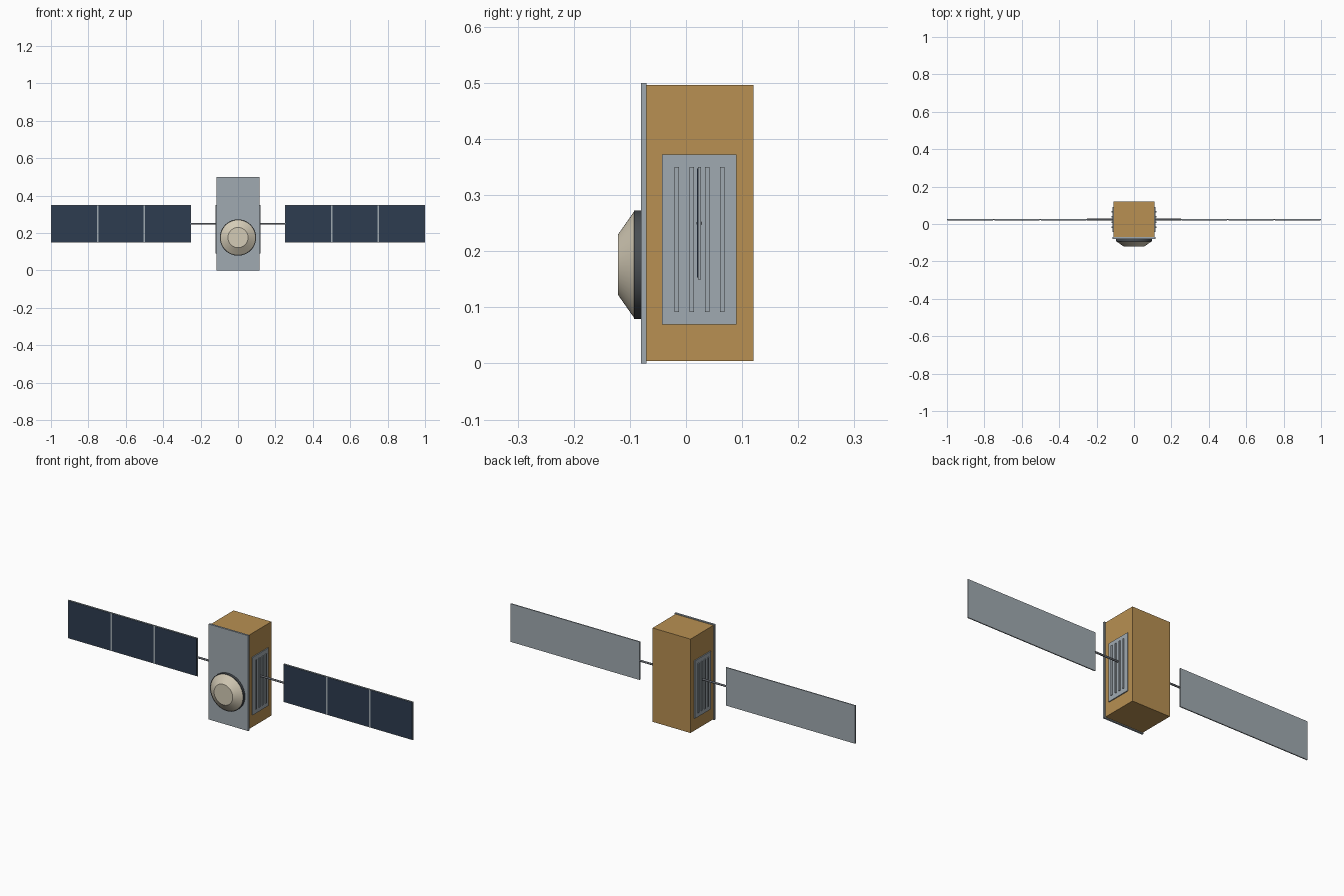
import bpy, bmesh, math
from mathutils import Matrix

if "Cube" in bpy.data.objects:
    bpy.data.objects.remove(bpy.data.objects["Cube"], do_unlink=True)


def material(name, rgb):
    # Convert display colour (0-255) to linear
    lin = [((c / 255 + 0.055) / 1.055) ** 2.4 for c in rgb] + [1.0]
    m = bpy.data.materials.new(name)
    m.use_nodes = True
    m.diffuse_color = lin
    m.node_tree.nodes["Principled BSDF"].inputs["Base Color"].default_value = lin
    return m


GOLD = material("gold foil", (184, 144, 82))
GREY = material("light grey metal", (160, 170, 177))
NAVY = material("navy solar cell", (45, 60, 80))
CREAM = material("cream antenna", (212, 203, 182))
DARK = material("dark grey metal", (72, 77, 82))
STEEL = material("steel boom", (100, 104, 110))


def finish(name, bm, mat):
    bmesh.ops.recalc_face_normals(bm, faces=bm.faces)
    mesh = bpy.data.meshes.new(name)
    bm.to_mesh(mesh)
    bm.free()
    mesh.materials.append(mat)
    obj = bpy.data.objects.new(name, mesh)
    bpy.context.collection.objects.link(obj)
    return obj


def box(name, x, y, z, mat):
    """Box from (min, max) pairs on each axis."""
    bm = bmesh.new()
    bmesh.ops.create_cube(bm, size=1)
    spans = (x, y, z)
    for v in bm.verts:
        v.co = [(a + b) / 2 + c * abs(b - a) for c, (a, b) in zip(v.co, spans)]
    return finish(name, bm, mat)


def cone(name, start, axis, length, r1, r2, mat, sides=48):
    """Capped frustum running from start along the x or -y axis."""
    bm = bmesh.new()
    bmesh.ops.create_cone(bm, cap_ends=True, segments=sides,
                          radius1=r1, radius2=r2, depth=abs(length))
    turn = Matrix.Rotation(math.pi / 2, 4, "Y" if axis == "x" else "X")
    shift = (length / 2, 0, 0) if axis == "x" else (0, -length / 2, 0)
    place = Matrix.Translation(start) @ Matrix.Translation(shift)
    bmesh.ops.transform(bm, matrix=place @ turn, verts=bm.verts)
    obj = finish(name, bm, mat)
    bpy.ops.object.select_all(action="DESELECT")
    obj.select_set(True)
    bpy.context.view_layer.objects.active = obj
    bpy.ops.object.shade_smooth_by_angle(angle=math.radians(30))
    return obj


# Central body and front plate
box("body", (-0.11, 0.11), (-0.07, 0.12), (0.004, 0.496), GOLD)
box("front_plate", (-0.115, 0.115), (-0.08, -0.07), (0, 0.5), GREY)

# Antenna: dark base ring and tapered dish
DISH_Z = 0.176
cone("antenna_ring", (0, -0.08, DISH_Z), "y", 0.013, 0.097, 0.097, DARK)
cone("antenna_dish", (0, -0.093, DISH_Z), "y", 0.028, 0.094, 0.054, CREAM)

for side, s in (("left", 1), ("right", -1)):
    # Radiator with upright fins
    box(side + "_radiator", (s * 0.109, s * 0.115), (-0.043, 0.09), (0.069, 0.372), GREY)
    for i in range(4):
        y = -0.0165 + i * 0.027
        box(f"{side}_radiator_fin_{i + 1}", (s * 0.114, s * 0.12),
            (y - 0.004, y + 0.004), (0.092, 0.35), GREY)
    # Boom and solar wing with three cells
    cone(side + "_boom", (s * 0.1, 0.0235, 0.25), "x", s * 0.152, 0.005, 0.005, STEEL, 16)
    box(side + "_wing", (s * 0.25, s * 1.0), (0.0215, 0.027), (0.15, 0.35), GREY)
    for i in range(3):
        x = 0.25 + i * 0.25
        box(f"{side}_solar_cell_{i + 1}", (s * (x + 0.004), s * (x + 0.246)),
            (0.02, 0.0225), (0.153, 0.347), NAVY)
